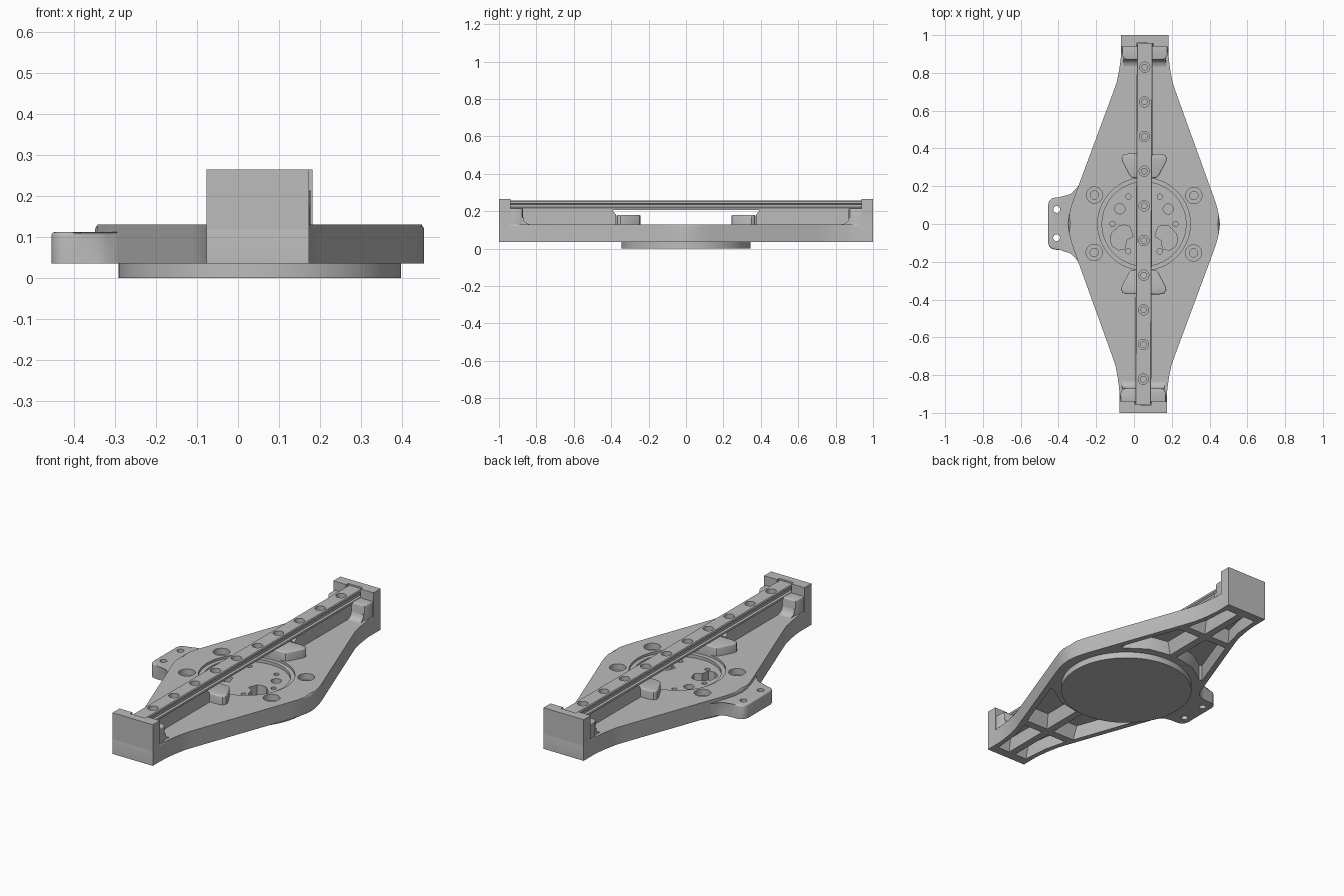
import bpy, bmesh, math
from mathutils import Matrix

cube = bpy.data.objects.get("Cube")
if cube:
    bpy.data.objects.remove(cube, do_unlink=True)

grey = bpy.data.materials.new("cast_grey")
grey.use_nodes = True
colour = (0.5, 0.5, 0.5, 1)
grey.diffuse_color = colour
grey.node_tree.nodes["Principled BSDF"].inputs["Base Color"].default_value = colour

# Everything is built around the rail axis, then set slightly off centre
PLACE = Matrix.Translation((0.053, 0, 0)) @ Matrix.Rotation(-0.0045, 4, "Z")
BASE, DECK = 0.035, 0.13
AXES = {
    "z": lambda u, v, w: (u, v, w),
    "y": lambda u, v, w: (u, w, v),
    "x": lambda u, v, w: (w, u, v),
}


def circle(x, y, r, n=32):
    return [(x + r * math.cos(i * math.tau / n), y + r * math.sin(i * math.tau / n))
            for i in range(n)]


def mirror_x(pts):
    return [(-x, y) for x, y in pts]


def mirror_y(pts):
    return [(x, -y) for x, y in pts]


def box(x0, x1, y0, y1):
    return [(x0, y0), (x1, y0), (x1, y1), (x0, y1)]


def symmetric(half):
    """Close a half outline with its reflection across x = 0."""
    return half + mirror_x(half)[::-1]


def solid(name, prisms, axis="z", bevel=0):
    """Extrude each (outline, low, high, top scale) into one object."""
    bm = bmesh.new()
    for pts, lo, hi, taper in prisms:
        cu = sum(p[0] for p in pts) / len(pts)
        cv = sum(p[1] for p in pts) / len(pts)
        put = AXES[axis]
        low = [bm.verts.new(put(u, v, lo)) for u, v in pts]
        top = [bm.verts.new(put(cu + (u - cu) * taper, cv + (v - cv) * taper, hi))
               for u, v in pts]
        bm.faces.new(low)
        cap = bm.faces.new(top)
        for i in range(len(pts)):
            j = (i + 1) % len(pts)
            bm.faces.new((low[i], low[j], top[j], top[i]))
        if bevel:
            bmesh.ops.bevel(bm, geom=list(cap.edges), offset=bevel, segments=3,
                            profile=0.5, affect="EDGES", clamp_overlap=True)
    bmesh.ops.recalc_face_normals(bm, faces=bm.faces)
    mesh = bpy.data.meshes.new(name)
    bm.to_mesh(mesh)
    bm.free()
    mesh.materials.append(grey)
    ob = bpy.data.objects.new(name, mesh)
    bpy.context.collection.objects.link(ob)
    ob.matrix_world = PLACE
    return ob


def cut(ob, *stages):
    """Subtract each stage of prisms, then bake the result."""
    cutters = []
    for prisms in stages:
        c = solid("cutter", prisms)
        c.hide_render = True
        mod = ob.modifiers.new("cut", "BOOLEAN")
        mod.operation, mod.solver, mod.object = "DIFFERENCE", "EXACT", c
        cutters.append(c)
    bpy.context.view_layer.update()
    deps = bpy.context.evaluated_depsgraph_get()
    baked = bpy.data.meshes.new_from_object(ob.evaluated_get(deps))
    ob.modifiers.clear()
    ob.data = baked
    for c in cutters:
        bpy.data.objects.remove(c, do_unlink=True)


# Diamond base plate
quarter = [(0.125, 1), (0.125, 0.9), (0.129, 0.86), (0.136, 0.81), (0.148, 0.75),
           (0.165, 0.7), (0.37, 0.14), (0.385, 0.095), (0.396, 0.05)]
side = quarter + [(0.402, 0)] + mirror_y(quarter)[::-1]
plate = solid("base_plate", [(symmetric(side), BASE, DECK, 1)], bevel=0.012)

# Plate cuts: bearing recess, bolt counterbores, drafted underside pockets
first = [(circle(0, 0, 0.245, 96), 0.117, 0.2, 1)]
second = [(circle(0, 0, 0.222, 96), 0.1, 0.2, 1)]
third = []
pockets = [
    [(0.02, 0.39), (0.15, 0.365), (0.265, 0.285), (0.283, 0.29), (0.158, 0.635), (0.02, 0.635)],
    [(0.02, 0.675), (0.14, 0.675), (0.108, 0.8), (0.095, 0.95), (0.02, 0.95)],
]
for fx in (lambda p: p, mirror_x):
    for fy in (lambda p: p, mirror_y):
        first.append((fy(fx(circle(0.263, 0.152, 0.043))), 0.095, 0.2, 1))
        second.append((fy(fx(circle(0.263, 0.152, 0.022))), 0.045, 0.2, 1))
        first += [(fy(fx(p)), 0.03, 0.105, 0.82) for p in pockets]
    # Blind holes in the recess floor
    third.append((fx(circle(0.128, 0.08, 0.027)), 0.05, 0.2, 1))
    window = [(0.075, -0.015), (0.1, -0.006), (0.13, -0.01), (0.172, -0.05), (0.178, -0.09),
              (0.165, -0.12), (0.135, -0.138), (0.1, -0.132), (0.092, -0.085), (0.058, -0.065)]
    third.append((fx(window), 0.045, 0.2, 1))
for i in range(6):
    a = i * math.tau / 6
    third.append((circle(0.167 * math.cos(a), 0.167 * math.sin(a), 0.014, 16), 0.06, 0.2, 1))
cut(plate, first, second, third)

# Round foot disc
solid("foot_disc", [(circle(0, 0, 0.345, 128), 0, 0.037, 1)])

# Side mounting tab with two holes
tab_half = [(-0.33, 0.24), (-0.348, 0.2), (-0.365, 0.168), (-0.388, 0.148), (-0.42, 0.14),
            (-0.47, 0.138), (-0.488, 0.133), (-0.502, 0.12), (-0.508, 0.1)]
tab = solid("mounting_tab", [(tab_half + mirror_y(tab_half)[::-1], BASE, 0.112, 1)],
            bevel=0.008)
cut(tab, [(circle(-0.463, y, 0.018), 0, 0.2, 1) for y in (-0.075, 0.075)])

for s, end in ((-1, "front"), (1, "back")):
    def along(pts):
        return pts if s > 0 else mirror_y(pts)

    # Raised end block, notched for the rail
    block = solid(end + "_end_block", [(along(box(-0.125, 0.125, 0.938, 1)), 0.11, 0.265, 1)])
    cut(block, [(along(box(-0.045, 0.045, 0.9, 0.957)), 0.2, 0.3, 1)])

    # Rounded rail seat with a fillet down to the plate
    seat = [(0.12, 0.945), (0.12, 0.895), (0.112, 0.877), (0.095, 0.87)]
    solid(end + "_rail_seat", [(along(symmetric(seat)), 0.11, 0.215, 1)], bevel=0.006)
    fillet = [(0.835, 0.125), (0.835, 0.13), (0.853, 0.135), (0.865, 0.147),
              (0.87, 0.165), (0.88, 0.165), (0.88, 0.125)]
    solid(end + "_seat_fillet", [([(s * y, z) for y, z in fillet], -0.112, 0.112, 1)], axis="x")

    # Web under the rail
    web = [(0.375, 0.12), (0.375, 0.18), (0.395, 0.207), (0.88, 0.207), (0.88, 0.12)]
    solid(end + "_rail_web", [([(s * y, z) for y, z in web], -0.036, 0.036, 1)], axis="x")

    # Trapezoid stop pad
    pad = [(0.085, 0.372), (0.11, 0.366), (0.12, 0.35), (0.116, 0.33),
           (0.078, 0.258), (0.068, 0.247), (0.05, 0.243)]
    solid(end + "_stop_pad", [(along(symmetric(pad)), 0.12, 0.18, 1)], bevel=0.008)

# Linear rail with grooved sides and counterbored holes
rail_side = [(0.042, 0.206), (0.042, 0.217), (0.033, 0.223), (0.033, 0.235),
             (0.042, 0.242), (0.042, 0.253), (0.038, 0.257)]
rail = solid("guide_rail", [(symmetric(rail_side), -0.955, 0.955, 1)], axis="y")
holes = [0.83 - 0.1835 * i for i in range(10)]
cut(rail, [(circle(0, y, 0.027, 24), 0.228, 0.3, 1) for y in holes],
    [(circle(0, y, 0.015, 24), 0.2, 0.3, 1) for y in holes])

# Smooth curved walls, keep machined edges sharp
bpy.ops.object.select_all(action="DESELECT")
for ob in bpy.context.collection.objects:
    if ob.type == "MESH" and grey.name in ob.data.materials:
        ob.select_set(True)
        bpy.context.view_layer.objects.active = ob
bpy.ops.object.shade_smooth_by_angle(angle=math.radians(32))
